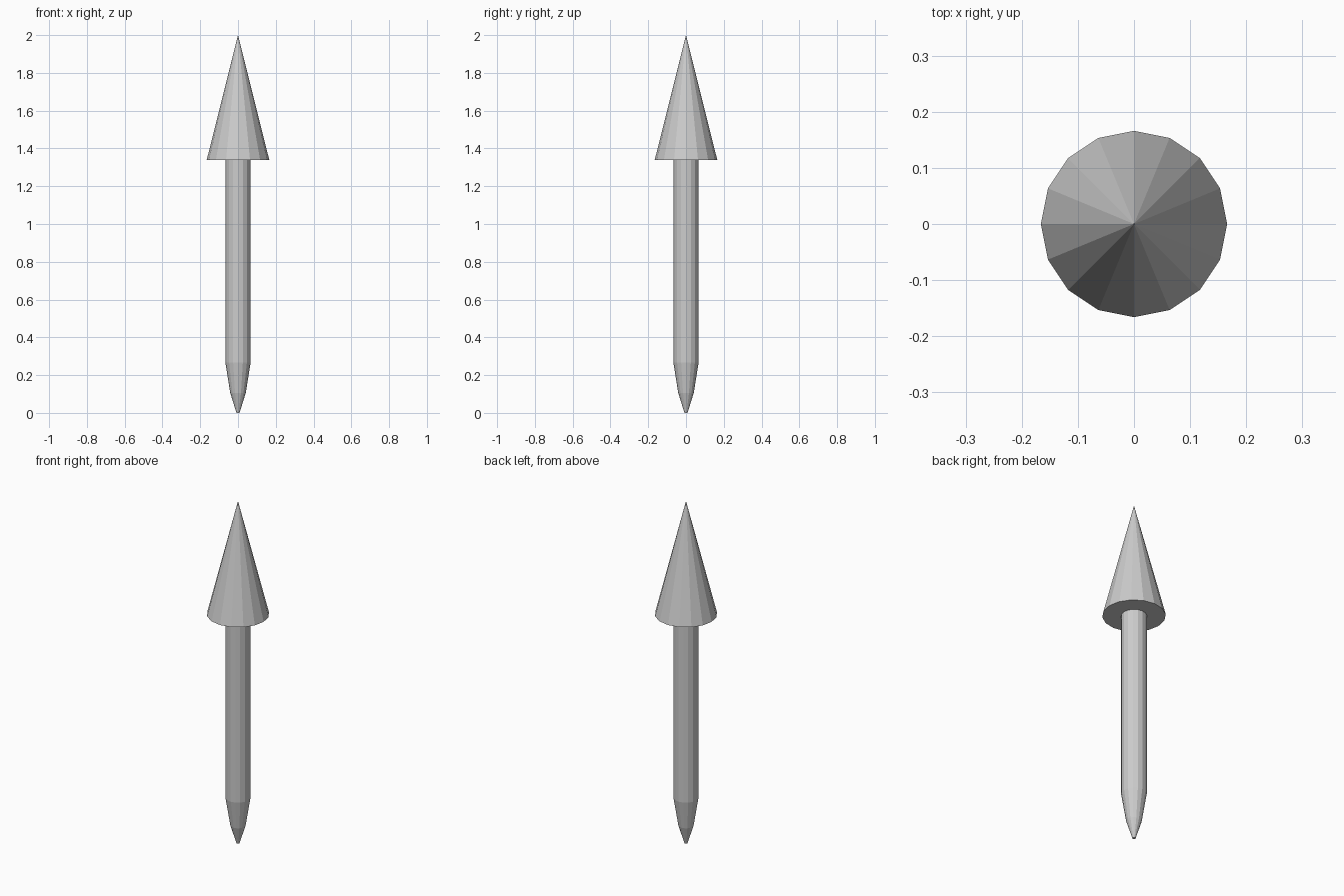
import bpy, bmesh
from math import cos, sin, pi

if "Cube" in bpy.data.objects:
    bpy.data.objects.remove(bpy.data.objects["Cube"])

SIDES = 16


def lathe(name, profile):
    """Closed flat-faced solid turned around z from (radius, z) points; radius 0 makes a point."""
    bm = bmesh.new()
    rings = []
    for r, z in profile:
        if r == 0:
            rings.append([bm.verts.new((0, 0, z))] * SIDES)
        else:
            rings.append([bm.verts.new((r * cos(2 * pi * i / SIDES), r * sin(2 * pi * i / SIDES), z))
                          for i in range(SIDES)])
    for low, high in zip(rings, rings[1:]):
        for i in range(SIDES):
            j = (i + 1) % SIDES
            bm.faces.new(dict.fromkeys((low[i], low[j], high[j], high[i])))
    # Flat end caps
    for ring, (r, z) in ((rings[0], profile[0]), (rings[-1], profile[-1])):
        if r > 0:
            bm.faces.new(ring)
    bmesh.ops.recalc_face_normals(bm, faces=bm.faces)
    mesh = bpy.data.meshes.new(name)
    bm.to_mesh(mesh)
    bm.free()
    obj = bpy.data.objects.new(name, mesh)
    bpy.context.collection.objects.link(obj)
    return obj


# Shaft with a two-step tapered lower tip
lathe("shaft", [(0.008, 0), (0.041, 0.105), (0.067, 0.267), (0.067, 1.338)])

# Pointed cone head
lathe("cone_head", [(0.166, 1.338), (0, 2.0)])
